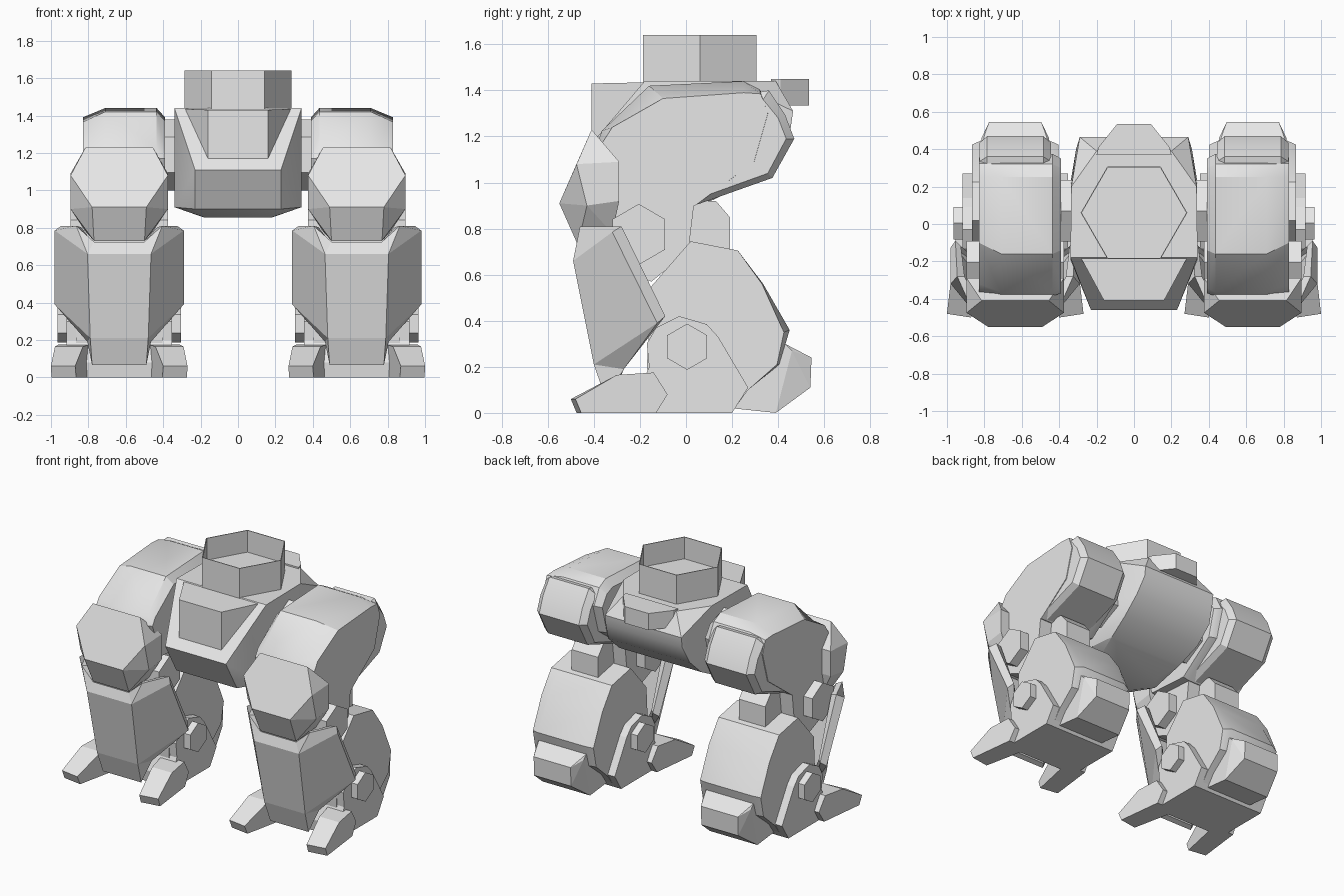
import bpy, bmesh, math

cube = bpy.data.objects.get("Cube")
if cube:
    bpy.data.objects.remove(cube, do_unlink=True)

grey = bpy.data.materials.new("armour_grey")
grey.use_nodes = True
grey.diffuse_color = (0.8, 0.8, 0.8, 1)
grey.node_tree.nodes["Principled BSDF"].inputs["Base Color"].default_value = (0.8, 0.8, 0.8, 1)
LEG = 0.635  # leg centre line


def finish(name, bm):
    bmesh.ops.recalc_face_normals(bm, faces=bm.faces)
    # open shells must face forward
    if any(e.is_boundary for e in bm.edges) and sum(f.normal.y * f.calc_area() for f in bm.faces) > 0:
        bmesh.ops.reverse_faces(bm, faces=bm.faces)
    me = bpy.data.meshes.new(name)
    bm.to_mesh(me)
    bm.free()
    me.materials.append(grey)
    ob = bpy.data.objects.new(name, me)
    bpy.context.scene.collection.objects.link(ob)
    return ob


def loft(name, rings):
    """Skin a list of equal rings of 3D points and cap both ends."""
    bm = bmesh.new()
    vs = [[bm.verts.new(p) for p in r] for r in rings]
    n = len(rings[0])
    for a, b in zip(vs, vs[1:]):
        for i in range(n):
            j = (i + 1) % n
            bm.faces.new((a[i], a[j], b[j], b[i]))
    bm.faces.new(vs[0])
    bm.faces.new(vs[-1])
    return finish(name, bm)


def hull(name, half, s=1, cx=0.0):
    """Convex solid from half of its points, mirrored about x = cx."""
    bm = bmesh.new()
    for x, y, z in half:
        for m in (1, -1):
            bm.verts.new((s * (cx + m * x), y, z))
    res = bmesh.ops.convex_hull(bm, input=bm.verts)
    junk = [g for g in res["geom_interior"] if isinstance(g, bmesh.types.BMVert)]
    bmesh.ops.delete(bm, geom=junk, context="VERTS")
    bmesh.ops.dissolve_limit(bm, angle_limit=math.radians(2), verts=bm.verts, edges=bm.edges)
    return finish(name, bm)


def slab(name, sections, s):
    """Side profiles (y, z) placed at given x positions."""
    return loft(name, [[(s * x, y, z) for y, z in prof] for x, prof in sections])


def block(name, prof, half, s, side=None, edge=0.0):
    """Slab centred on the leg, with an optional smaller side profile."""
    side = side or prof
    sections = [(LEG - half, side), (LEG + half, side)]
    if edge:
        sections[1:1] = [(LEG - half + edge, prof), (LEG + half - edge, prof)]
    return slab(name, sections, s)


def hexagon(y, z, r):
    return [(y + r * math.sin(i * math.pi / 3), z + r * math.cos(i * math.pi / 3)) for i in range(6)]


# torso: flat top, sloping nose, rounded belly and back
torso = hull("torso", [
    (0.34, -0.18, 1.44), (0.335, 0.20, 1.44), (0.20, 0.39, 1.44),
    (0.23, -0.46, 1.11), (0.23, -0.34, 0.90), (0.34, -0.19, 0.91),
    (0.18, -0.23, 0.855), (0.24, -0.06, 0.875), (0.29, 0.12, 0.925),
    (0.31, 0.28, 1.01), (0.31, 0.40, 1.12), (0.29, 0.455, 1.24),
    (0.29, 0.465, 1.31), (0.34, 0.10, 1.0), (0.34, 0.22, 1.15)])

# wedge-sided box on the nose slope
hull("nose_box", [(0.29, -0.17, 1.435), (0.16, -0.41, 1.43), (0.16, -0.41, 1.17), (0.16, -0.17, 1.2)])

# tapered tab continuing the top plate backwards
hull("back_tab", [(x, y, z) for x, y in ((0.20, 0.37), (0.19, 0.41), (0.09, 0.535)) for z in (1.335, 1.45)])


# open six-sided neck ring with a sunken floor
def neck(r, z):
    return [(r * math.cos(i * math.pi / 3), 0.06 + r * math.sin(i * math.pi / 3), z) for i in range(6)]


loft("neck_ring", [neck(0.285, 1.42), neck(0.285, 1.64), neck(0.279, 1.64), neck(0.279, 1.49)])

# side profiles for the leg parts
THIGH = [(-0.385, 1.17), (-0.365, 1.225), (-0.16, 1.42), (0.25, 1.44), (0.32, 1.405), (0.375, 1.30),
         (0.315, 1.10), (0.04, 0.90), (-0.28, 0.92)]
THIGH_IN = [(-0.37, 1.17), (-0.34, 1.22), (-0.14, 1.37), (0.24, 1.39), (0.30, 1.365), (0.35, 1.29),
            (0.30, 1.10), (0.04, 0.91), (-0.28, 0.93)]
THIGH_OUT = [(-0.365, 1.17), (-0.32, 1.24), (-0.10, 1.365), (0.25, 1.39), (0.325, 1.385), (0.355, 1.30),
             (0.295, 1.09), (0.04, 0.90), (-0.28, 0.92)]
PAD = [(0.25, 1.38), (0.36, 1.40), (0.43, 1.295), (0.47, 1.19), (0.375, 1.02), (0.05, 0.905), (0.05, 1.1)]
PAD_SIDE = [(0.25, 1.34), (0.335, 1.36), (0.40, 1.28), (0.435, 1.19), (0.355, 1.04), (0.05, 0.93), (0.05, 1.1)]
LINK = [(0.04, 0.95), (0.01, 0.70), (-0.15, 0.57), (-0.30, 0.63), (-0.32, 1.0)]
KNEE = [(0.02, 0.92), (0.13, 0.92), (0.19, 0.85), (0.19, 0.64), (-0.08, 0.58)]
SHIN = [(-0.15, 0.55), (0.02, 0.745), (0.225, 0.705), (0.335, 0.56), (0.45, 0.36), (0.405, 0.21),
        (0.27, 0.10), (0.20, 0.005), (-0.13, 0.005), (-0.17, 0.2)]
SHIN_SIDE = [(-0.15, 0.55), (0.02, 0.745), (0.225, 0.705), (0.33, 0.56), (0.425, 0.35), (0.395, 0.21),
             (0.27, 0.10), (0.20, 0.005), (-0.13, 0.005), (-0.17, 0.2)]
ANKLE = [(-0.17, 0.30), (-0.13, 0.37), (-0.03, 0.42), (0.09, 0.385), (0.14, 0.33),
         (0.27, 0.11), (0.20, 0.0), (-0.20, 0.0), (-0.21, 0.08), (-0.16, 0.2)]
TOE_IN = [(-0.50, 0.06), (-0.30, 0.165), (-0.14, 0.175), (-0.08, 0.08), (-0.13, 0.0), (-0.475, 0.0)]
TOE_OUT = [(-0.48, 0.06), (-0.30, 0.165), (-0.14, 0.175), (-0.08, 0.08), (-0.13, 0.0), (-0.455, 0.0)]


def shin_guard(name, s):
    """Folded front shell, open at the top and back."""
    half = dict(a=(0.17, -0.49, 0.66), b=(0.155, -0.40, 0.21), f=(0.145, -0.35, 0.065),
                c=(0.345, -0.32, 0.785), d=(0.345, -0.125, 0.39), e=(0.17, -0.27, 0.19),
                t=(0.23, -0.46, 0.81), u=(0.31, -0.28, 0.81), w=(0.32, -0.09, 0.42), m=(0.135, -0.47, 0.725))
    bm = bmesh.new()
    v = {}
    for k, (x, y, z) in half.items():
        v[k, 1] = bm.verts.new((s * (LEG + x), y, z))
        v[k, -1] = bm.verts.new((s * (LEG - x), y, z))
    for f in ("acdb", "bde", "bef", "acut", "cuwd", "dwe", "atm"):
        for m in (1, -1):
            bm.faces.new([v[k, m] for k in f][::m])
    for p, q in ("ab", "bf", "am"):
        bm.faces.new([v[p, 1], v[p, -1], v[q, -1], v[q, 1]])
    mod = finish(name, bm).modifiers.new("thickness", "SOLIDIFY")
    mod.thickness = 0.04
    mod.offset = -1


smooth = [torso]
for side, s in (("left", 1), ("right", -1)):
    # hip and thigh
    slab(side + "_hip_axle", [(0.30, hexagon(0.07, 1.19, 0.19)), (0.45, hexagon(0.07, 1.19, 0.19))], s)
    smooth.append(slab(side + "_thigh", [(0.39, THIGH_IN), (0.435, THIGH), (0.71, THIGH), (0.83, THIGH_OUT)], s))
    smooth.append(block(side + "_thigh_back_pad", PAD, 0.19, s, PAD_SIDE, 0.04))
    for label, x in (("inner", 0.44), ("outer", 0.73)):
        slab(f"{side}_{label}_thigh_link", [(x, LINK), (x + 0.10, LINK)], s)

    # knee
    block(side + "_knee_box", KNEE, 0.10, s)
    block(side + "_knee_bolt", hexagon(-0.205, 0.775, 0.132), 0.26, s)
    hull(side + "_knee_pad", [
        (0.18, -0.41, 1.23), (0.26, -0.475, 1.08), (0.145, -0.55, 0.91), (0.135, -0.47, 0.73),
        (0.26, -0.29, 1.09), (0.26, -0.29, 0.92), (0.26, -0.43, 0.90), (0.18, -0.32, 0.78)], s, LEG)

    # lower leg
    smooth.append(block(side + "_shin", SHIN, 0.23, s, SHIN_SIDE, 0.055))
    shin_guard(side + "_shin_guard", s)
    block(side + "_ankle_plate", ANKLE, 0.283, s)
    block(side + "_ankle_bolt", hexagon(0.005, 0.287, 0.10), 0.33, s)

    # foot
    hull(side + "_heel", [
        (0.18, 0.43, 0.30), (0.18, 0.46, 0.27), (0.14, 0.545, 0.24), (0.14, 0.54, 0.11),
        (0.18, 0.39, 0.0), (0.18, 0.20, 0.02), (0.18, 0.27, 0.11), (0.18, 0.40, 0.22)], s, LEG)
    for label, m in (("outer", 1), ("inner", -1)):
        # toes splay outward and narrow toward the tip
        loft(f"{side}_{label}_toe", [
            [(s * (LEG + m * (off - k * (y + 0.14))), y, z) for y, z in prof]
            for off, k, prof in ((0.16, 0.21, TOE_IN), (0.325, 0.118, TOE_OUT))])

# soft shading on shallow curves, crisp hard edges
bpy.ops.object.select_all(action="DESELECT")
for ob in smooth:
    ob.select_set(True)
bpy.context.view_layer.objects.active = torso
bpy.ops.object.shade_smooth_by_angle(angle=math.radians(28))
